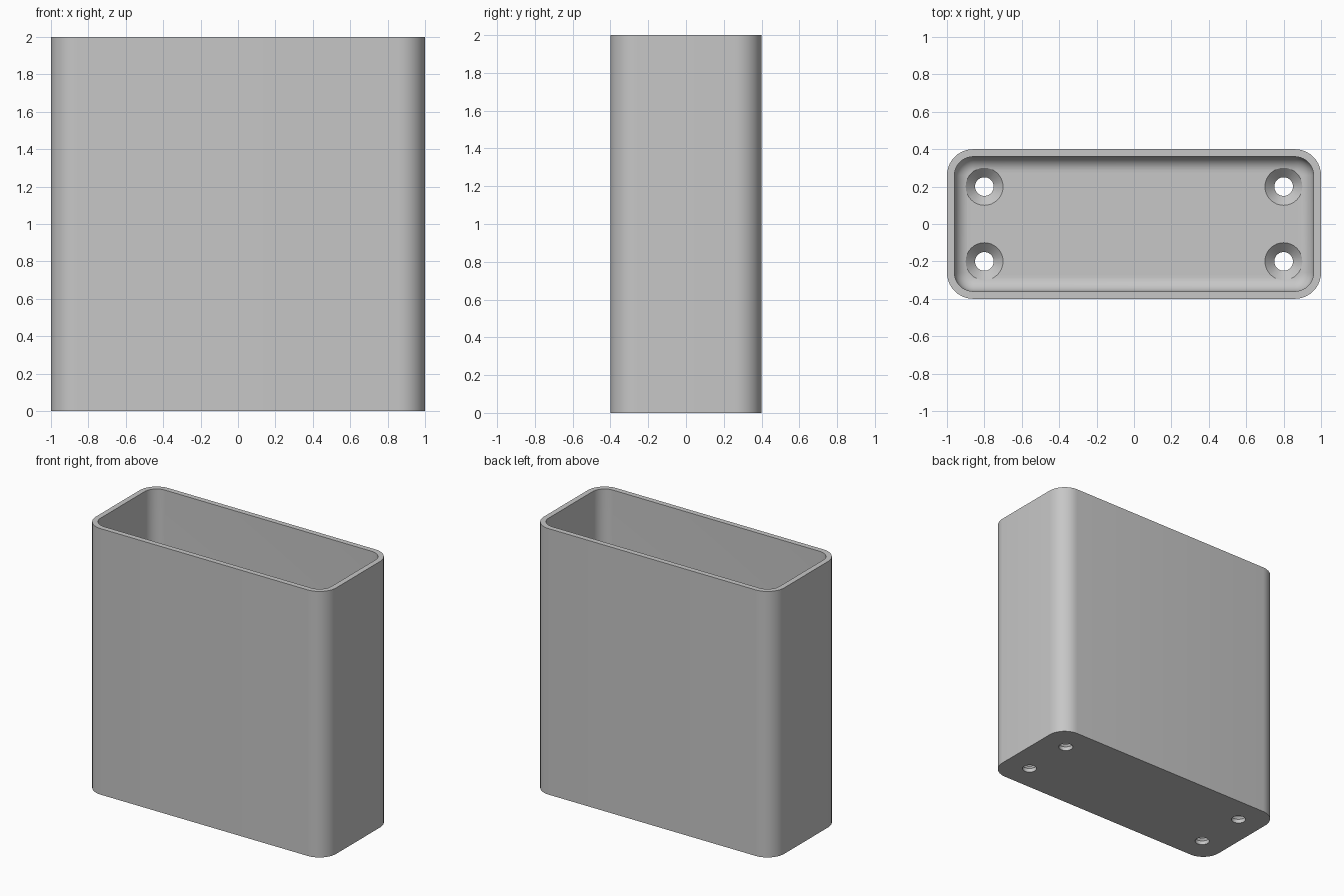
import bpy, bmesh
from math import sin, cos, pi

if "Cube" in bpy.data.objects:
    bpy.data.objects.remove(bpy.data.objects["Cube"], do_unlink=True)

HALF_X, HALF_Y, HEIGHT = 1.0, 0.4, 2.0
WALL, FLOOR, FILLET, CORNER = 0.04, 0.08, 0.08, 0.14
STEPS = 10

grey = bpy.data.materials.new("plain grey")
grey.use_nodes = True
grey.diffuse_color = (0.57, 0.57, 0.57, 1)
grey.node_tree.nodes["Principled BSDF"].inputs["Base Color"].default_value = grey.diffuse_color


def rounded_ring(bm, inset, z):
    """Rounded rectangle of vertices, moved inwards by inset."""
    r = CORNER - inset
    cx, cy = HALF_X - CORNER, HALF_Y - CORNER
    verts = []
    for q, (sx, sy) in enumerate(((1, 1), (-1, 1), (-1, -1), (1, -1))):
        for i in range(STEPS + 1):
            a = (q + i / STEPS) * pi / 2
            verts.append(bm.verts.new((sx * cx + r * cos(a), sy * cy + r * sin(a), z)))
    return verts


def round_ring(bm, x, y, r, z, n=32):
    return [bm.verts.new((x + r * cos(2 * pi * i / n), y + r * sin(2 * pi * i / n), z))
            for i in range(n)]


def loft(bm, rings):
    """Closed solid through a stack of rings."""
    for a, b in zip(rings, rings[1:]):
        for i in range(len(a)):
            j = (i + 1) % len(a)
            bm.faces.new((a[i], a[j], b[j], b[i]))
    bm.faces.new(rings[0][::-1])
    bm.faces.new(rings[-1])


def make_object(name, bm):
    bmesh.ops.recalc_face_normals(bm, faces=bm.faces)
    mesh = bpy.data.meshes.new(name)
    bm.to_mesh(mesh)
    bm.free()
    mesh.materials.append(grey)
    obj = bpy.data.objects.new(name, mesh)
    bpy.context.collection.objects.link(obj)
    return obj


# Open box: outer wall, rim, inner wall, rounded foot of the wall, floor
bm = bmesh.new()
profile = [(0, 0), (0, HEIGHT), (WALL, HEIGHT)]
for i in range(STEPS + 1):
    a = i / STEPS * pi / 2
    profile.append((WALL + FILLET * (1 - cos(a)), FLOOR + FILLET * (1 - sin(a))))
loft(bm, [rounded_ring(bm, inset, z) for inset, z in profile])
box = make_object("open_box", bm)

# Countersunk screw holes in the floor
bm = bmesh.new()
for x in (-0.8, 0.8):
    for y in (-0.2, 0.2):
        steps = ((0.05, -0.1), (0.05, 0.03), (0.1, FLOOR), (0.1, FLOOR + 0.1))
        loft(bm, [round_ring(bm, x, y, r, z) for r, z in steps])
cutter = make_object("screw_hole_cutter", bm)
cutter.hide_render = True

bpy.ops.object.select_all(action='DESELECT')
bpy.context.view_layer.objects.active = box
box.select_set(True)
cut = box.modifiers.new("screw_holes", 'BOOLEAN')
cut.operation = 'DIFFERENCE'
cut.solver = 'EXACT'
cut.object = cutter
bpy.ops.object.modifier_apply(modifier=cut.name)
bpy.data.objects.remove(cutter, do_unlink=True)
bpy.ops.object.shade_smooth_by_angle()
